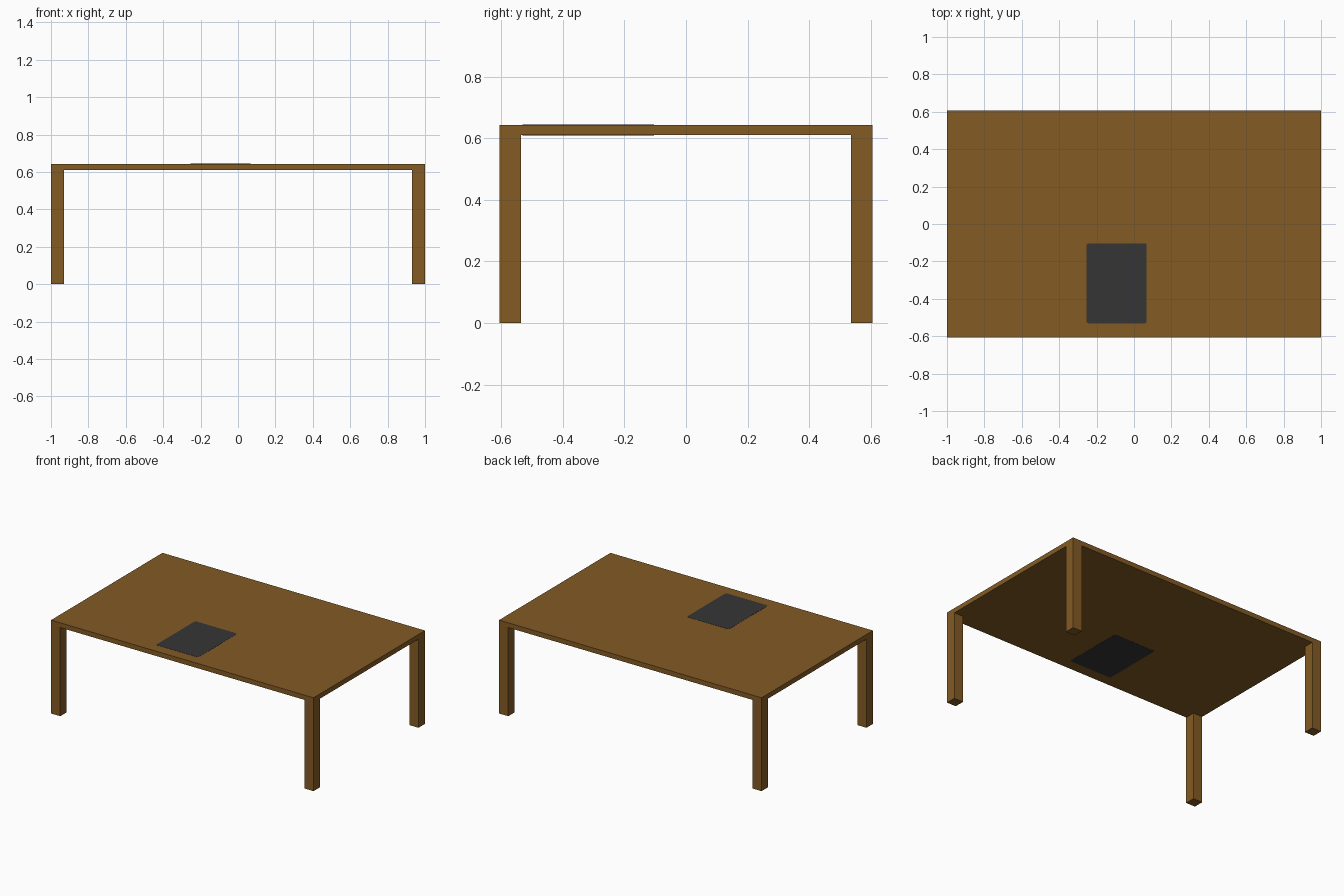
import bpy
import bmesh
from mathutils import Matrix, Vector

if "Cube" in bpy.data.objects:
    bpy.data.objects.remove(bpy.data.objects["Cube"])

HALF_X, HALF_Y = 1.0, 0.606
TOP_Z, UNDER_Z = 0.643, 0.61
LEG = 0.07


def material(name, rgb):
    m = bpy.data.materials.new(name)
    m.diffuse_color = (*rgb, 1.0)
    m.use_nodes = True
    m.node_tree.nodes["Principled BSDF"].inputs["Base Color"].default_value = m.diffuse_color
    return m


wood = material("brown wood", (0.229, 0.106, 0.018))
charcoal = material("charcoal", (0.036, 0.036, 0.036))


def box(name, lo, hi, mat, corner=0.0):
    """Box between two corners, with optional rounded vertical edges."""
    lo, hi = Vector(lo), Vector(hi)
    bm = bmesh.new()
    bmesh.ops.create_cube(bm, size=1.0)
    bmesh.ops.transform(bm, verts=bm.verts,
                        matrix=Matrix.Translation((lo + hi) / 2) @ Matrix.Diagonal((*(hi - lo), 1.0)))
    if corner:
        upright = [e for e in bm.edges if abs(e.verts[0].co.z - e.verts[1].co.z) > 1e-4]
        bmesh.ops.bevel(bm, geom=upright, offset=corner, segments=4,
                        profile=0.5, affect='EDGES')
    mesh = bpy.data.meshes.new(name)
    bm.to_mesh(mesh)
    bm.free()
    mesh.materials.append(mat)
    obj = bpy.data.objects.new(name, mesh)
    bpy.context.collection.objects.link(obj)
    return obj


# Table top
box("table_top", (-HALF_X, -HALF_Y, UNDER_Z), (HALF_X, HALF_Y, TOP_Z), wood)

# Four square legs flush with the corners
for side, sx in (("left", -1), ("right", 1)):
    for end, sy in (("front", -1), ("back", 1)):
        cx, cy = sx * (HALF_X - LEG / 2), sy * (HALF_Y - LEG / 2)
        box(f"{end}_{side}_leg", (cx - LEG / 2, cy - LEG / 2, 0),
            (cx + LEG / 2, cy + LEG / 2, UNDER_Z), wood)

# Dark inlaid panel, showing on both faces of the top
box("inlaid_panel", (-0.253, -0.531, UNDER_Z - 0.001),
    (0.068, -0.104, TOP_Z + 0.001), charcoal, corner=0.01)
